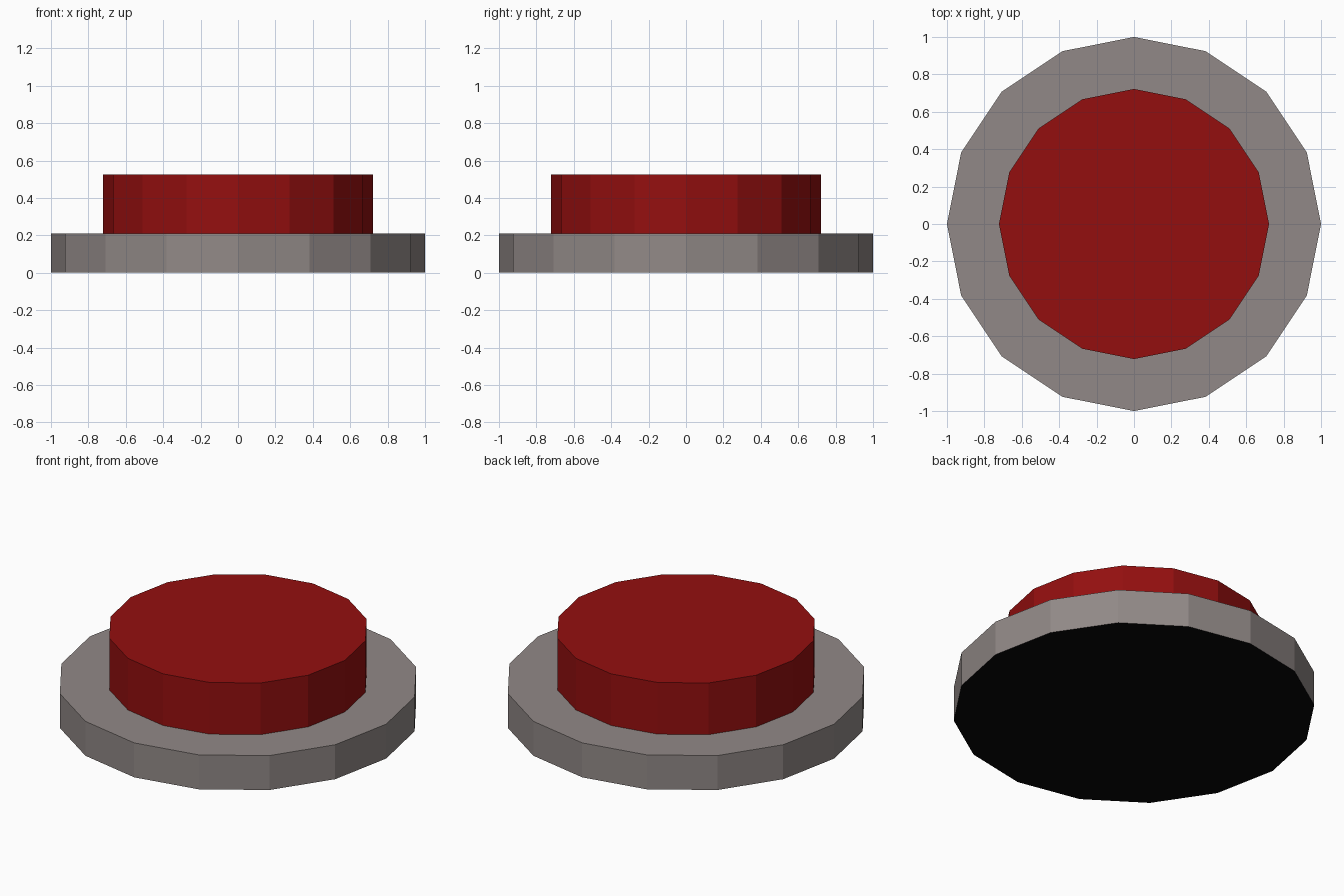
import bpy
import bmesh
import math

cube = bpy.data.objects.get("Cube")
if cube:
    bpy.data.objects.remove(cube, do_unlink=True)

SIDES = 16


def make_material(name, rgb):
    mat = bpy.data.materials.new(name)
    mat.use_nodes = True
    color = (*rgb, 1.0)
    mat.diffuse_color = color
    mat.node_tree.nodes["Principled BSDF"].inputs["Base Color"].default_value = color
    return mat


def make_disc(name, radius, bottom, top, materials):
    """Flat-sided prism with a corner on each axis."""
    bm = bmesh.new()
    ring = [bm.verts.new((radius * math.cos(2 * math.pi * i / SIDES),
                          radius * math.sin(2 * math.pi * i / SIDES), bottom))
            for i in range(SIDES)]
    face = bm.faces.new(ring)
    extruded = bmesh.ops.extrude_face_region(bm, geom=[face], use_keep_orig=True)
    verts = [v for v in extruded["geom"] if isinstance(v, bmesh.types.BMVert)]
    bmesh.ops.translate(bm, verts=verts, vec=(0, 0, top - bottom))
    bmesh.ops.recalc_face_normals(bm, faces=bm.faces[:])
    # The underside takes the last material
    for f in bm.faces:
        f.material_index = len(materials) - 1 if f.normal.z < -0.5 else 0
    mesh = bpy.data.meshes.new(name)
    bm.to_mesh(mesh)
    bm.free()
    for mat in materials:
        mesh.materials.append(mat)
    obj = bpy.data.objects.new(name, mesh)
    bpy.context.collection.objects.link(obj)
    return obj


grey = make_material("warm_grey", (0.285, 0.25, 0.242))
red = make_material("dark_red", (0.295, 0.0048, 0.0048))
black = make_material("underside_black", (0.002, 0.002, 0.002))

# Wide base plate with a black underside
make_disc("base_plate", 1.0, 0.0, 0.21, [grey, black])

# Raised push button, its foot resting on the plate
make_disc("push_button", 0.722, 0.21, 0.525, [red])
